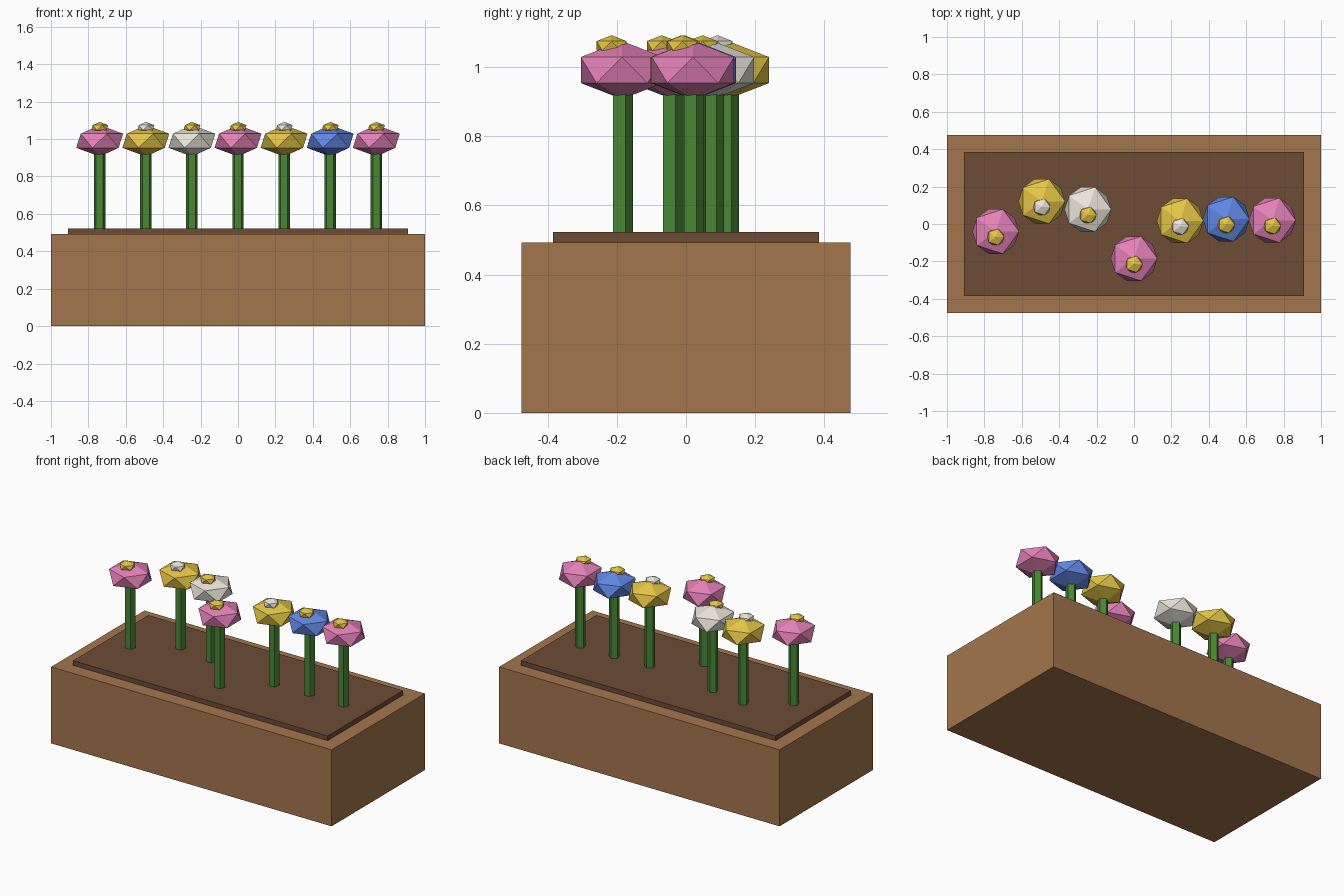
import bpy
from math import pi

if "Cube" in bpy.data.objects:
    bpy.data.objects.remove(bpy.data.objects["Cube"])


def material(name, rgb):
    m = bpy.data.materials.new(name)
    m.diffuse_color = (*rgb, 1)
    m.use_nodes = True
    m.node_tree.nodes["Principled BSDF"].inputs["Base Color"].default_value = m.diffuse_color
    return m


WOOD = material("wood", (0.37, 0.18, 0.072))
SOIL = material("soil", (0.155, 0.072, 0.037))
GREEN = material("stem_green", (0.065, 0.24, 0.035))
PINK = material("pink", (0.78, 0.22, 0.48))
YELLOW = material("yellow", (0.78, 0.56, 0.06))
WHITE = material("white", (0.82, 0.78, 0.70))
BLUE = material("blue", (0.12, 0.24, 0.78))


def finish(name, mat):
    ob = bpy.context.object
    ob.name = name
    ob.data.materials.append(mat)
    return ob


def box(name, size, z0, mat):
    bpy.ops.mesh.primitive_cube_add(size=1, location=(0, 0, z0 + size[2] / 2))
    bpy.context.object.scale = size
    finish(name, mat)


def bloom(name, radius, loc, mat):
    # flattened icosahedron
    bpy.ops.mesh.primitive_ico_sphere_add(subdivisions=1, radius=radius, location=loc)
    bpy.context.object.scale.z = 0.6
    finish(name, mat)


# planter and soil bed
box("planter_box", (2.0, 0.95, 0.493), 0, WOOD)
box("soil_bed", (1.816, 0.768, 0.06), 0.463, SOIL)

# row of flowers: y offset, petal colour, centre colour
flowers = [
    (-0.04, PINK, YELLOW),
    (0.121, YELLOW, WHITE),
    (0.078, WHITE, YELLOW),
    (-0.185, PINK, YELLOW),
    (0.017, YELLOW, WHITE),
    (0.026, BLUE, YELLOW),
    (0.02, PINK, YELLOW),
]
for i, (y, petal, centre) in enumerate(flowers):
    x = (i - 3) * 0.2465
    bpy.ops.mesh.primitive_cylinder_add(vertices=5, radius=0.032, depth=0.46,
                                        location=(x, y, 0.74))
    finish(f"stem_{i + 1}", GREEN)
    bloom(f"flower_head_{i + 1}", 0.14, (x, y, 0.991), petal)
    bloom(f"flower_centre_{i + 1}", 0.051, (x, y - 0.03, 1.061), centre)
